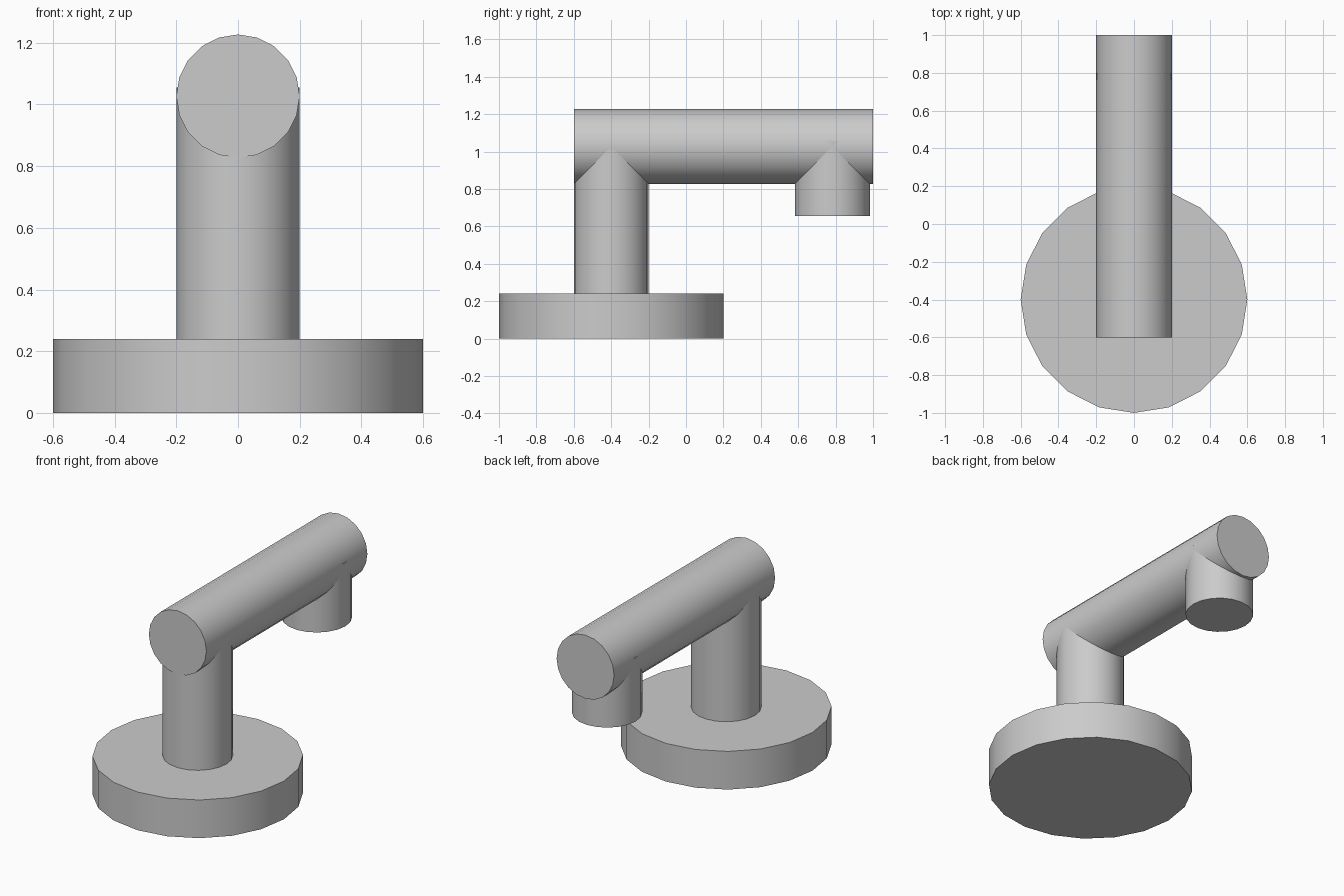
import bpy
from math import pi

if "Cube" in bpy.data.objects:
    bpy.data.objects.remove(bpy.data.objects["Cube"])


def cylinder(name, radius, start, end, axis="z", across=0.0):
    """20-sided cylinder from start to end along z (across = y) or along y (across = z)."""
    mid = (start + end) / 2
    loc = (0, across, mid) if axis == "z" else (0, mid, across)
    rot = (0, 0, 0) if axis == "z" else (pi / 2, 0, 0)
    bpy.ops.mesh.primitive_cylinder_add(
        vertices=20, radius=radius, depth=end - start, location=loc, rotation=rot)
    obj = bpy.context.object
    obj.name = name
    bpy.ops.object.shade_smooth_by_angle()
    return obj


# Round foot and upright
cylinder("base", 0.6, 0.0, 0.24, across=-0.4)
cylinder("post", 0.2, 0.24, 1.03, across=-0.4)

# Horizontal arm with the downward outlet near its far end
cylinder("arm", 0.2, -0.6, 1.0, axis="y", across=1.027)
cylinder("spout", 0.2, 0.655, 1.055, across=0.783)
